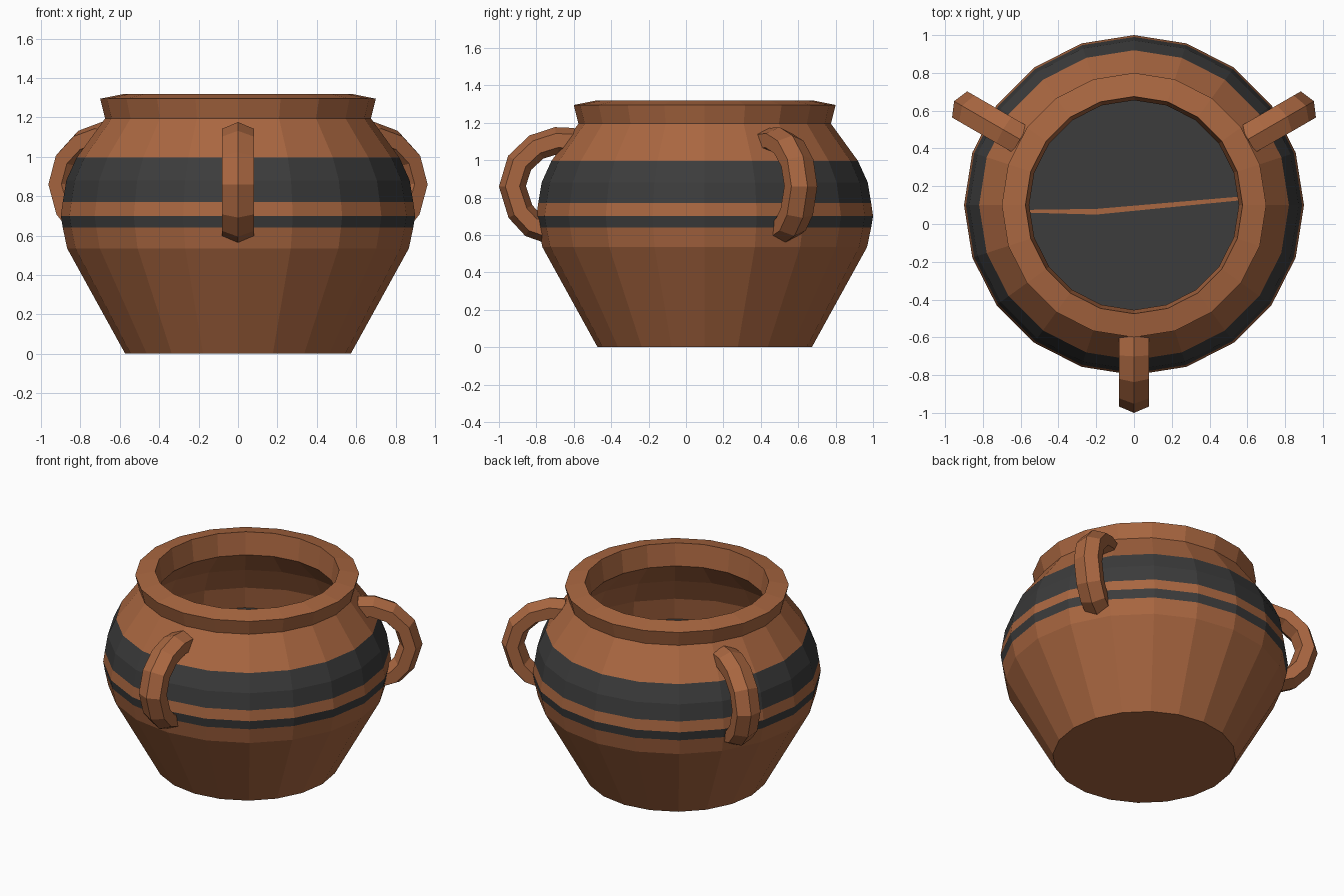
import bpy, bmesh, math
from mathutils import Vector

if "Cube" in bpy.data.objects:
    bpy.data.objects.remove(bpy.data.objects["Cube"])

CY = 0.1      # pot axis sits slightly behind the origin
SIDES = 20


def material(name, rgb):
    m = bpy.data.materials.new(name)
    m.diffuse_color = (*rgb, 1)
    m.use_nodes = True
    m.node_tree.nodes["Principled BSDF"].inputs["Base Color"].default_value = m.diffuse_color
    return m


CLAY = material("terracotta", (0.40, 0.135, 0.052))
DARK = material("charcoal", (0.045, 0.045, 0.045))


def finish(bm, name, mats):
    bmesh.ops.recalc_face_normals(bm, faces=bm.faces)
    me = bpy.data.meshes.new(name)
    bm.to_mesh(me)
    bm.free()
    for m in mats:
        me.materials.append(m)
    ob = bpy.data.objects.new(name, me)
    bpy.context.collection.objects.link(ob)
    return ob


def skin(bm, rings):
    """Bridge consecutive rings with quads and cap both ends; returns quad rows and caps."""
    rows = []
    for a, b in zip(rings, rings[1:]):
        n = len(a)
        rows.append([bm.faces.new((a[i], a[(i + 1) % n], b[(i + 1) % n], b[i])) for i in range(n)])
    return rows, bm.faces.new(rings[0]), bm.faces.new(rings[-1])


# pot body: outside wall, rim, neck, inside wall and raised dark floor
# (radius, height, colour of the row above this point)
profile = [
    (0.573, 0.0, 0), (0.868, 0.535, 0), (0.89, 0.64, 1), (0.90, 0.70, 0),
    (0.89, 0.77, 1), (0.872, 0.88, 1), (0.82, 0.995, 0), (0.675, 1.195, 0),
    (0.70, 1.295, 0), (0.575, 1.32, 0),
    (0.555, 1.17, 0), (0.74, 0.98, 0), (0.82, 0.82, 0), (0.845, 0.67, 0),
]
bm = bmesh.new()
rings = []
for r, z, _ in profile:
    rings.append([bm.verts.new((r * math.cos(2 * math.pi * i / SIDES),
                                CY + r * math.sin(2 * math.pi * i / SIDES), z))
                  for i in range(SIDES)])
rows, base, floor = skin(bm, rings)
for row, point in zip(rows, profile):
    for f in row:
        f.material_index = point[2]
floor.material_index = 1
finish(bm, "pot_body", [CLAY, DARK])

# thin clay-coloured streak across the inside floor
bm = bmesh.new()
streak = [(-0.56, 0.06), (-0.2, 0.05), (0.56, 0.125), (0.56, 0.145), (-0.2, 0.08), (-0.56, 0.075)]
bm.faces.new([bm.verts.new((x, y, 0.674)) for x, y in streak])
finish(bm, "floor_streak", [CLAY])

# three loop handles: hexagonal section swept along a (radius, height) path
path = [Vector(p) for p in ((0.70, 1.10), (0.79, 1.105), (0.90, 1.07), (0.99, 0.985),
                            (1.028, 0.86), (0.985, 0.725), (0.92, 0.655), (0.83, 0.625))]
section = [(0, 0.072), (0.08, 0.038), (0.08, -0.038), (0, -0.072), (-0.08, -0.038), (-0.08, 0.038)]


def handle(name, angle):
    out = Vector((math.cos(angle), math.sin(angle), 0))
    side = Vector((-out.y, out.x, 0))
    bm = bmesh.new()
    rings = []
    for i, p in enumerate(path):
        t = (path[min(i + 1, len(path) - 1)] - path[max(i - 1, 0)]).normalized()
        ring = []
        for s, d in section:
            q = p + Vector((-t.y, t.x)) * d
            ring.append(bm.verts.new(Vector((0, CY, q.y)) + out * q.x + side * s))
        rings.append(ring)
    skin(bm, rings)
    finish(bm, name, [CLAY])


for name, deg in (("front_handle", -90), ("right_handle", 30), ("left_handle", 150)):
    handle(name, math.radians(deg))
